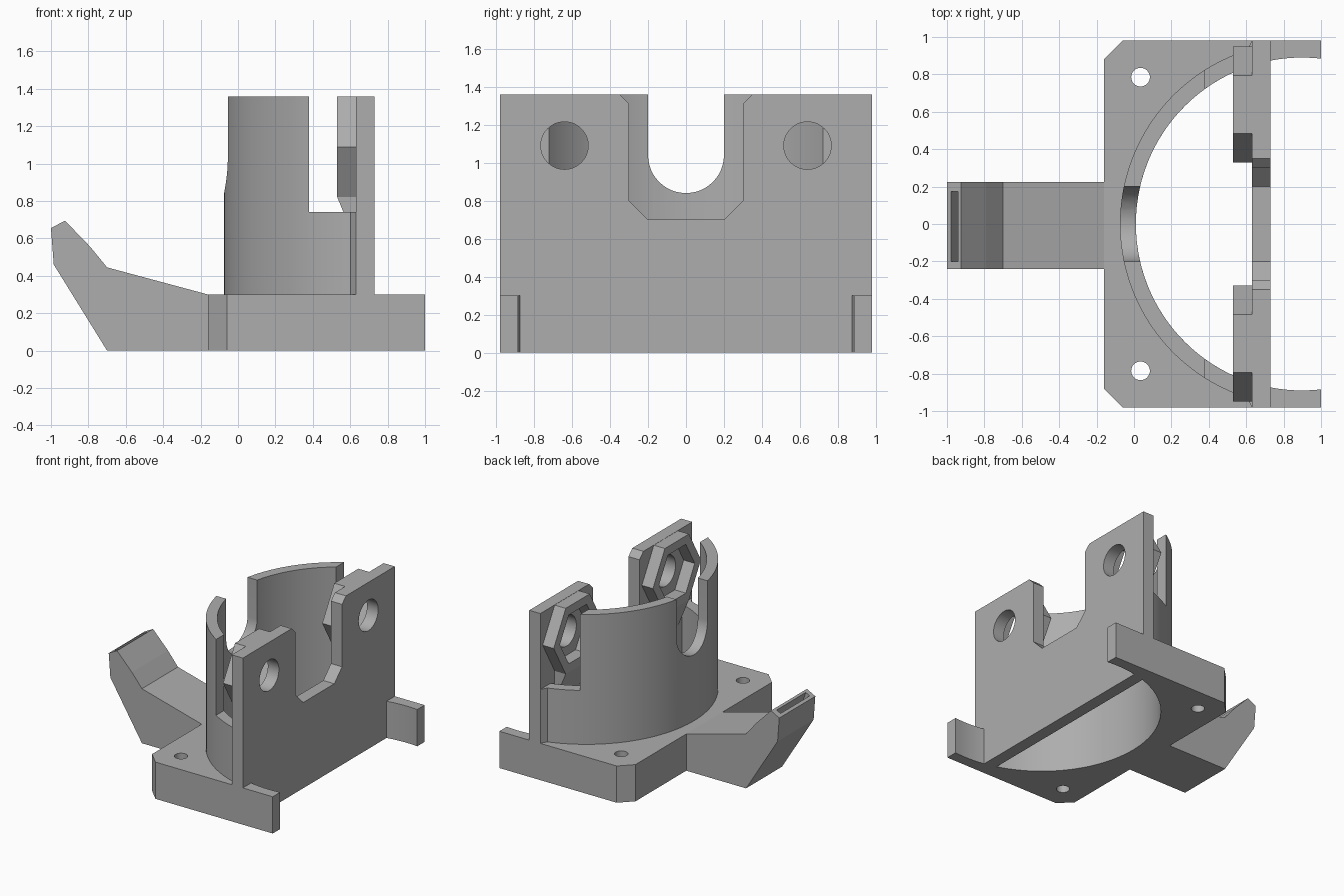
import bpy, bmesh, math

if "Cube" in bpy.data.objects:
    bpy.data.objects.remove(bpy.data.objects["Cube"])

gray = bpy.data.materials.new("plain_gray")
gray.use_nodes = True
COLOR = (0.42, 0.42, 0.42, 1)
gray.diffuse_color = COLOR
gray.node_tree.nodes["Principled BSDF"].inputs["Base Color"].default_value = COLOR

AXES = {"x": lambda u, v, w: (w, u, v),
        "y": lambda u, v, w: (u, w, v),
        "z": lambda u, v, w: (u, v, w)}


def prism(name, pts, axis, lo, hi):
    """Extrude a 2D outline along an axis."""
    place = AXES[axis]
    bm = bmesh.new()
    face = bm.faces.new([bm.verts.new(place(u, v, lo)) for u, v in pts])
    ext = bmesh.ops.extrude_face_region(bm, geom=[face])
    moved = [g for g in ext["geom"] if isinstance(g, bmesh.types.BMVert)]
    bmesh.ops.translate(bm, verts=moved, vec=place(0, 0, hi - lo))
    bmesh.ops.recalc_face_normals(bm, faces=bm.faces)
    mesh = bpy.data.meshes.new(name)
    bm.to_mesh(mesh)
    bm.free()
    mesh.materials.append(gray)
    obj = bpy.data.objects.new(name, mesh)
    bpy.context.collection.objects.link(obj)
    return obj


def arc(cx, cy, r, a0, a1, n):
    return [(cx + r * math.cos(a0 + (a1 - a0) * i / n),
             cy + r * math.sin(a0 + (a1 - a0) * i / n)) for i in range(n + 1)]


def ring(cx, cy, r, n):
    return arc(cx, cy, r, 0, 2 * math.pi, n)[:-1]


def box(u0, u1, v0, v1):
    return [(u0, v0), (u1, v0), (u1, v1), (u0, v1)]


def cut(obj, *cutters):
    """Subtract the cutters and remove them."""
    bpy.context.view_layer.objects.active = obj
    for c in cutters:
        mod = obj.modifiers.new("cut", "BOOLEAN")
        mod.operation, mod.solver, mod.object = "DIFFERENCE", "EXACT", c
        bpy.ops.object.modifier_apply(modifier=mod.name)
        bpy.data.objects.remove(c)


def smooth(obj):
    bpy.ops.object.select_all(action="DESELECT")
    obj.select_set(True)
    bpy.context.view_layer.objects.active = obj
    bpy.ops.object.shade_smooth_by_angle(angle=math.radians(25))


TOP, BASE, CX = 1.36, 0.3, 0.9
R_IN, R_OUT = 0.89, 0.975
BACK, FACE = 0.63, 0.73     # the two faces of the upright wall


def bore(r, x, n=64):
    """Arc of the bore from x on the +y side, round -x, to the -y side."""
    a = math.acos((x - CX) / r)
    return arc(CX, 0, r, a, 2 * math.pi - a, n)


# Base plate with clipped corners, half-round bore and two side arms
half = [(1, 0.98), (-0.06, 0.98), (-0.16, 0.88)]
outline = half + [(x, -y) for x, y in reversed(half)] + bore(R_IN, 1)[::-1]
base = prism("base_plate", outline, "z", 0, BASE)
cut(base, *[prism("screw_cutter", ring(0.035, s * 0.785, 0.05, 32), "z", -0.1, 0.5)
            for s in (1, -1)])
smooth(base)

# Half tube standing on the base, lowered beside the wall, slotted at the far end
tube = prism("half_tube", bore(R_OUT, BACK) + bore(R_IN, BACK)[::-1], "z", BASE, TOP)
slot = arc(0, 1.04, 0.2, math.pi, 2 * math.pi, 24) + [(0.2, 1.5), (-0.2, 1.5)]
cut(tube, prism("step_cutter", box(0.38, 0.8, 0.74, 1.5), "y", -1.2, 1.2),
    prism("slot_cutter", slot, "x", -0.3, 0.3))
smooth(tube)

# Upright wall with a chamfered notch and two bolt holes
side = [(0.88, 0), (0.88, BASE), (0.98, BASE), (0.98, TOP), (0.35, TOP),
        (0.3, 1.31), (0.3, 0.8), (0.2, 0.7)]
wall = prism("upright_wall", side + [(-y, z) for y, z in reversed(side)],
             "x", BACK, FACE)
cut(wall, *[prism("bolt_cutter", ring(s * 0.64, 1.09, 0.125, 48), "x", 0.5, 0.9)
            for s in (1, -1)])
smooth(wall)

for s, end in ((1, "back"), (-1, "front")):
    # Hexagonal nut holder with a wedge support under it
    holder = prism(end + "_nut_holder", ring(s * 0.64, 1.09, 0.31, 6), "x", 0.53, BACK)
    cut(holder, prism("nut_cutter", ring(s * 0.64, 1.09, 0.23, 6), "x", 0.4, 0.8))
    prism(end + "_holder_support", [(0.53, 0.822), (BACK, 0.822), (BACK, 0.58)],
          "y", s * 0.64 - 0.155, s * 0.64 + 0.155)
    # Small gusset where the tube meets the wall
    prism(end + "_gusset", [(0.6, s * 0.925), (BACK, s * 0.978), (BACK, s * 0.9)],
          "z", BASE, 0.74)

# Hooked lever with a narrow pocket in its tip
lever = prism("hook_lever", [(-0.16, 0), (-0.7, 0), (-0.985, 0.46), (-1, 0.655),
                             (-0.925, 0.695), (-0.79, 0.555), (-0.7, 0.445),
                             (-0.16, BASE)], "y", -0.24, 0.225)
cut(lever, prism("pocket_cutter", [(-0.985, 0.69), (-0.95, 0.71), (-0.87, 0.47),
                                   (-0.905, 0.45)], "y", -0.2, 0.175))
